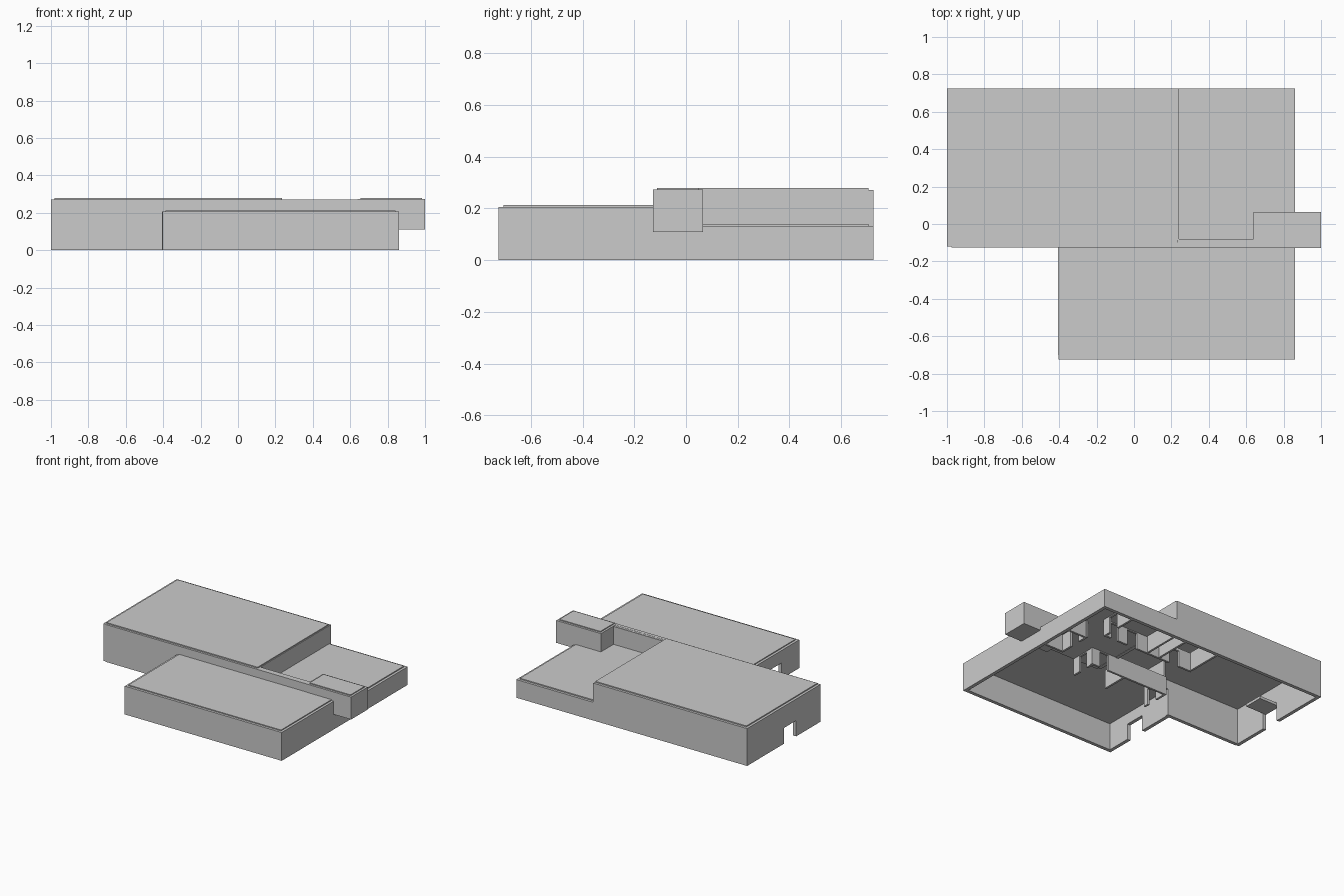
import bpy, bmesh
from mathutils import Matrix, Vector

if "Cube" in bpy.data.objects:
    bpy.data.objects.remove(bpy.data.objects["Cube"])

T = 0.025      # wall thickness
DOOR = 0.115   # door head height


def add_box(bm, x0, x1, y0, y1, z0, z1):
    m = Matrix.Translation(((x0 + x1) / 2, (y0 + y1) / 2, (z0 + z1) / 2))
    m = m @ Matrix.Diagonal((x1 - x0, y1 - y0, z1 - z0, 1))
    bmesh.ops.create_cube(bm, size=1, matrix=m)


def finish(bm, name):
    mesh = bpy.data.meshes.new(name)
    bm.to_mesh(mesh)
    bm.free()
    ob = bpy.data.objects.new(name, mesh)
    bpy.context.collection.objects.link(ob)
    return ob


def box(name, *b):
    bm = bmesh.new()
    add_box(bm, *b)
    return finish(bm, name)


def wall(name, axis, at, a, b, z1, z0=0.0, doors=(), t=T):
    """Wall running along axis from a to b, its near face at 'at'; doors are (start, end)."""
    bm = bmesh.new()

    def piece(s, e, lo, hi):
        if axis == 'x':
            add_box(bm, s, e, at, at + t, lo, hi)
        else:
            add_box(bm, at, at + t, s, e, lo, hi)
    pos = a
    for s, e in doors:
        piece(pos, s, z0, z1)
        piece(s, e, DOOR, z1)
        pos = e
    piece(pos, b, z0, z1)
    return finish(bm, name)


# tall hall: outer walls and roof
wall("hall_left_wall", 'y', -1.0, -0.12, 0.725, 0.272, doors=[(0.16, 0.30)])
wall("hall_back_wall", 'x', 0.70, -1 + T, 0.24, 0.272)
wall("hall_front_wall", 'x', -0.125, -1 + T, -0.4 + T, 0.272)
wall("hall_front_upper_wall", 'x', -0.125, -0.4 + T, 0.86, 0.272, z0=0.195)
wall("hall_right_upper_wall", 'y', 0.24 - T, -0.085, 0.70, 0.272, z0=0.12)
box("hall_roof", -0.982, 0.235, -0.11, 0.707, 0.262, 0.28)
box("entrance_canopy", -0.98, -0.83, 0.16, 0.30, DOOR, DOOR + 0.02)

# low wing: outer walls and roof
wall("wing_back_wall", 'x', 0.70, 0.24, 0.86, 0.132)
wall("wing_right_wall", 'y', 0.86 - T, -0.12, 0.70, 0.132)
box("wing_roof", 0.235, 0.842, -0.10, 0.707, 0.122, 0.14)

# strip of roof joining hall and overhanging box
box("passage_roof", 0.235, 0.65, -0.11, -0.085, 0.26, 0.271)
wall("passage_back_wall", 'x', -0.105, 0.23, 0.65, 0.27, z0=0.125)

# overhanging box on the right
box("overhang_box", 0.64, 1.0, -0.127, 0.065, 0.11, 0.273)
box("overhang_roof", 0.655, 0.985, -0.112, 0.05, 0.265, 0.28)

# front block: outer walls and roof
wall("front_block_front_wall", 'x', -0.725, -0.405, 0.86, 0.206)
wall("front_block_left_wall", 'y', -0.405, -0.70, -0.12, 0.206, doors=[(-0.52, -0.37)])
wall("front_block_right_wall", 'y', 0.86 - T, -0.70, -0.12, 0.206)
box("front_block_roof", -0.387, 0.842, -0.707, -0.115, 0.196, 0.213)

# interior partitions with doorways: axis, position, start, end, height, doors
partitions = [
    ('x', 0.42, -0.13, 0.60, 0.135, [(-0.02, 0.06), (0.34, 0.42), (0.50, 0.56)]),
    ('y', -0.13, 0.44, 0.70, 0.135, []),
    ('y', 0.14, 0.44, 0.70, 0.135, []),
    ('y', 0.24, 0.44, 0.70, 0.135, []),
    ('y', 0.60, 0.42, 0.70, 0.13, [(0.48, 0.56)]),
    ('y', 0.68, 0.08, 0.34, 0.13, [(0.18, 0.26)]),
    ('x', 0.08, 0.695, 0.845, 0.13, []),
    ('x', 0.32, 0.695, 0.845, 0.13, []),
    ('x', 0.08, -0.20, 0.44, 0.135, [(0.30, 0.37)]),
    ('y', -0.20, -0.12, 0.085, 0.27, [(-0.08, 0.0)]),
    ('y', 0.15, -0.10, 0.085, 0.135, []),
    ('y', 0.42, -0.10, 0.085, 0.13, [(-0.04, 0.03)]),
]
for i, (axis, at, a, b, h, doors) in enumerate(partitions):
    wall(f"partition_{i + 1}", axis, at, a, b, h, doors=doors, t=0.015)
